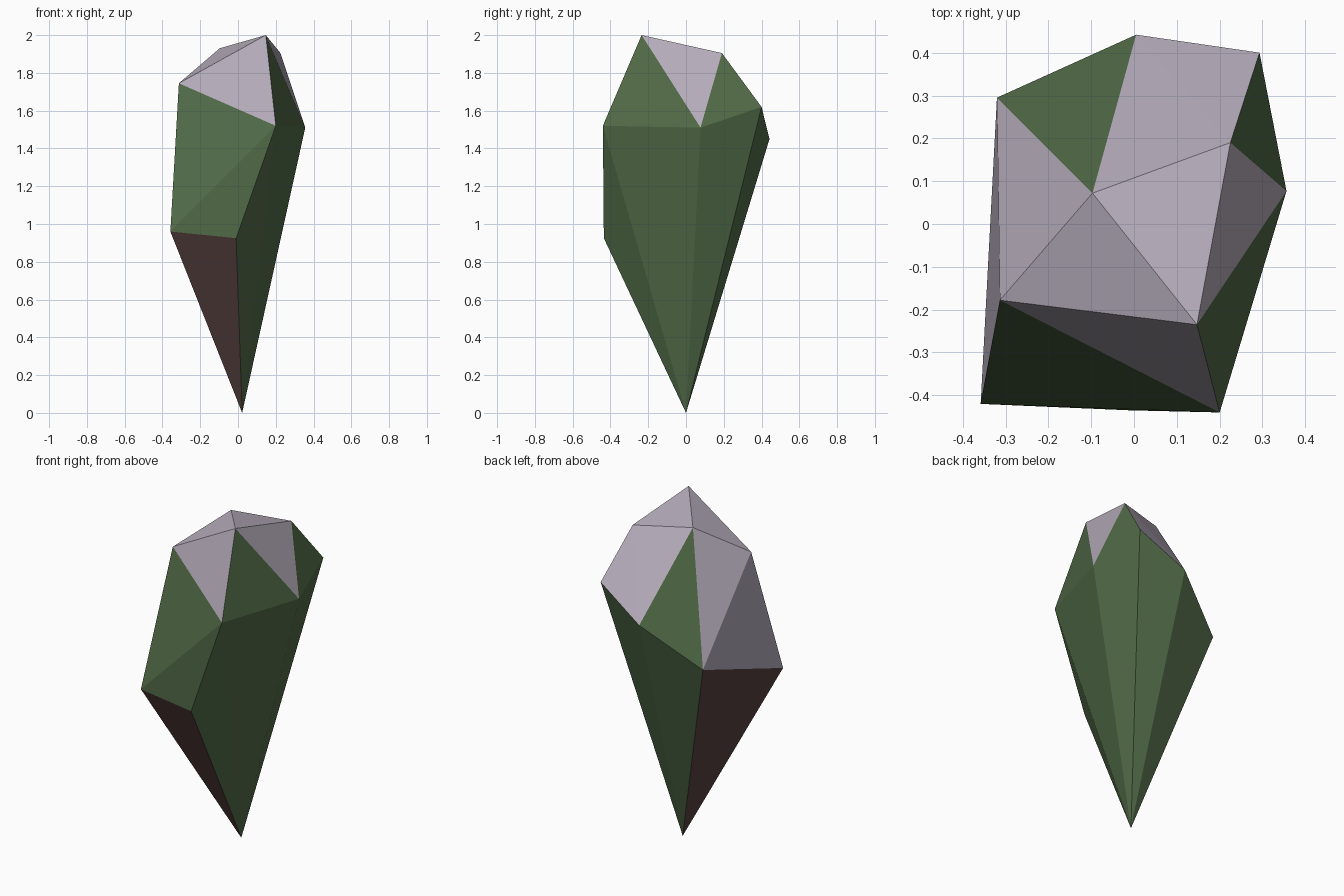
import bpy
import bmesh

if "Cube" in bpy.data.objects:
    bpy.data.objects.remove(bpy.data.objects["Cube"])

# Faceted stone: a few named corner points, from the crown down to the tip
P = {
    "a": (-0.097, 0.072, 1.93),   # crown ridge
    "b": (0.147, -0.235, 2.0),
    "c": (0.225, 0.19, 1.905),
    "d": (-0.313, -0.178, 1.745),
    "e": (-0.32, 0.295, 1.21),    # shoulder
    "f": (0.005, 0.442, 1.45),
    "g": (0.293, 0.40, 1.62),
    "h": (0.356, 0.077, 1.51),
    "i": (0.20, -0.44, 1.52),
    "j": (-0.358, -0.42, 0.96),   # lower front corners
    "k": (-0.01, -0.435, 0.925),
    "t": (0.022, 0.0, 0.0),       # tip
}

# Facets grouped by colour
FACETS = [
    ("moss green", (0.082, 0.144, 0.063),
     "aef cgh bhi dij ijk tki tih thg tgf tfe"),
    ("pale lavender", (0.46, 0.41, 0.49),
     "abc abd ade acf cgf bch bdi dej"),
    ("dark brown", (0.095, 0.052, 0.048),
     "tjk tej"),
]

mesh = bpy.data.meshes.new("faceted_stone")
stone = bpy.data.objects.new("faceted_stone", mesh)
bpy.context.collection.objects.link(stone)

bm = bmesh.new()
corner = {name: bm.verts.new(co) for name, co in P.items()}
for slot, (name, colour, facets) in enumerate(FACETS):
    mat = bpy.data.materials.new(name)
    mat.diffuse_color = (*colour, 1.0)
    mat.use_nodes = True
    mat.node_tree.nodes["Principled BSDF"].inputs["Base Color"].default_value = mat.diffuse_color
    mesh.materials.append(mat)
    for facet in facets.split():
        face = bm.faces.new([corner[n] for n in facet])
        face.material_index = slot
        face.smooth = False

# Closed solid with outward normals
bmesh.ops.recalc_face_normals(bm, faces=bm.faces[:])
bm.to_mesh(mesh)
bm.free()
